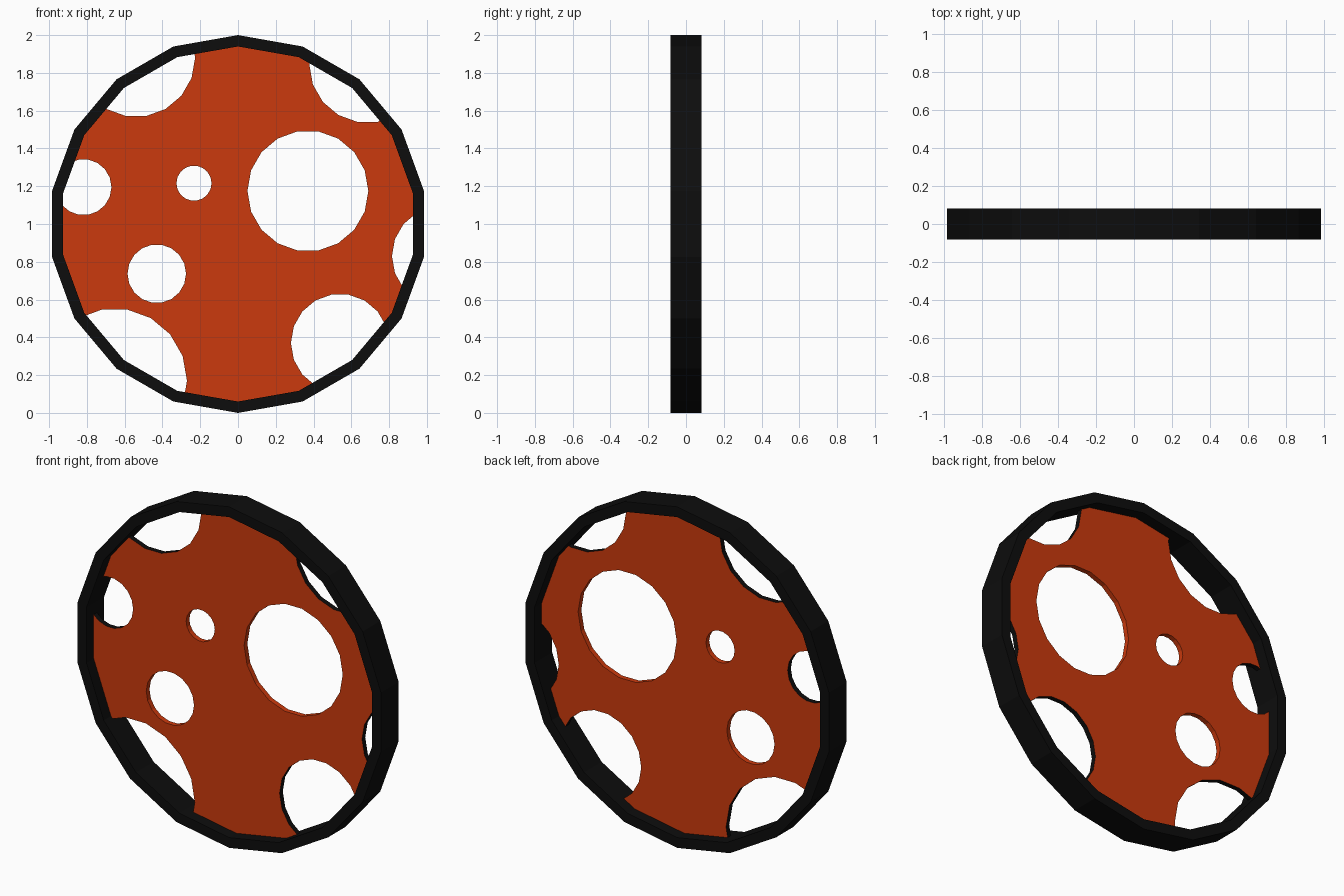
import bpy, bmesh, math

cube = bpy.data.objects.get("Cube")
if cube:
    bpy.data.objects.remove(cube, do_unlink=True)

SIDES = 18
CENTRE_Z = 1.0


def make_material(name, rgb):
    mat = bpy.data.materials.new(name)
    mat.use_nodes = True
    colour = (*rgb, 1.0)
    mat.diffuse_color = colour
    mat.node_tree.nodes["Principled BSDF"].inputs["Base Color"].default_value = colour
    return mat


orange = make_material("orange_red", (0.60, 0.042, 0.004))
black = make_material("black", (0.004, 0.004, 0.004))


def polygon(bm, cx, cz, r, y, start=0.0):
    """Ring of vertices for a regular polygon facing along y."""
    return [bm.verts.new((cx + r * math.cos(start + math.tau * i / SIDES), y,
                          cz + r * math.sin(start + math.tau * i / SIDES)))
            for i in range(SIDES)]


def bridge(bm, a, b, mat=0):
    for i in range(SIDES):
        j = (i + 1) % SIDES
        bm.faces.new((a[i], a[j], b[j], b[i])).material_index = mat


def prism(bm, cx, cz, r, half, start=0.0, mat=0):
    a = polygon(bm, cx, cz, r, -half, start)
    b = polygon(bm, cx, cz, r, half, start)
    bridge(bm, a, b, mat)
    for ring in (a, b):
        bm.faces.new(ring).material_index = mat


def finish(bm, name, mats):
    bmesh.ops.recalc_face_normals(bm, faces=bm.faces[:])
    mesh = bpy.data.meshes.new(name)
    bm.to_mesh(mesh)
    bm.free()
    for m in mats:
        mesh.materials.append(m)
    obj = bpy.data.objects.new(name, mesh)
    bpy.context.collection.objects.link(obj)
    return obj


# Outer rim: rectangular section carried around the polygon
bm = bmesh.new()
section = [(1.0, -0.082), (1.0, 0.082), (0.94, 0.082), (0.94, -0.082)]
rings = [polygon(bm, 0, CENTRE_Z, r, y, math.pi / 2) for r, y in section]
for k in range(4):
    bridge(bm, rings[k], rings[(k + 1) % 4])
finish(bm, "rim", [black])

# Thin disc set in the middle of the rim
bm = bmesh.new()
prism(bm, 0, CENTRE_Z, 0.945, 0.015, math.pi / 2)
disc = finish(bm, "disc", [orange, black])

# Holes: centre x, centre z, radius, wall colour (0 orange, 1 black)
holes = [
    (0.37, 1.175, 0.32, 0),
    (-0.233, 1.216, 0.093, 0),
    (-0.43, 0.737, 0.155, 0),
    (-0.818, 1.195, 0.148, 1),
    (-0.54, 1.88, 0.313, 1),
    (0.685, 1.843, 0.307, 1),
    (1.08, 0.83, 0.265, 1),
    (0.54, 0.37, 0.26, 1),
    (-0.653, 0.17, 0.383, 1),
]
bm = bmesh.new()
for cx, cz, r, mat in holes:
    prism(bm, cx, cz, r, 0.2, mat=mat)
cutter = finish(bm, "hole_cutter", [orange, black])
cutter.hide_render = True

# Cut the holes, then drop the cutter
mod = disc.modifiers.new("holes", 'BOOLEAN')
mod.operation = 'DIFFERENCE'
mod.solver = 'EXACT'
mod.object = cutter
bpy.context.view_layer.objects.active = disc
disc.select_set(True)
bpy.ops.object.modifier_apply(modifier=mod.name)
bpy.data.objects.remove(cutter, do_unlink=True)
